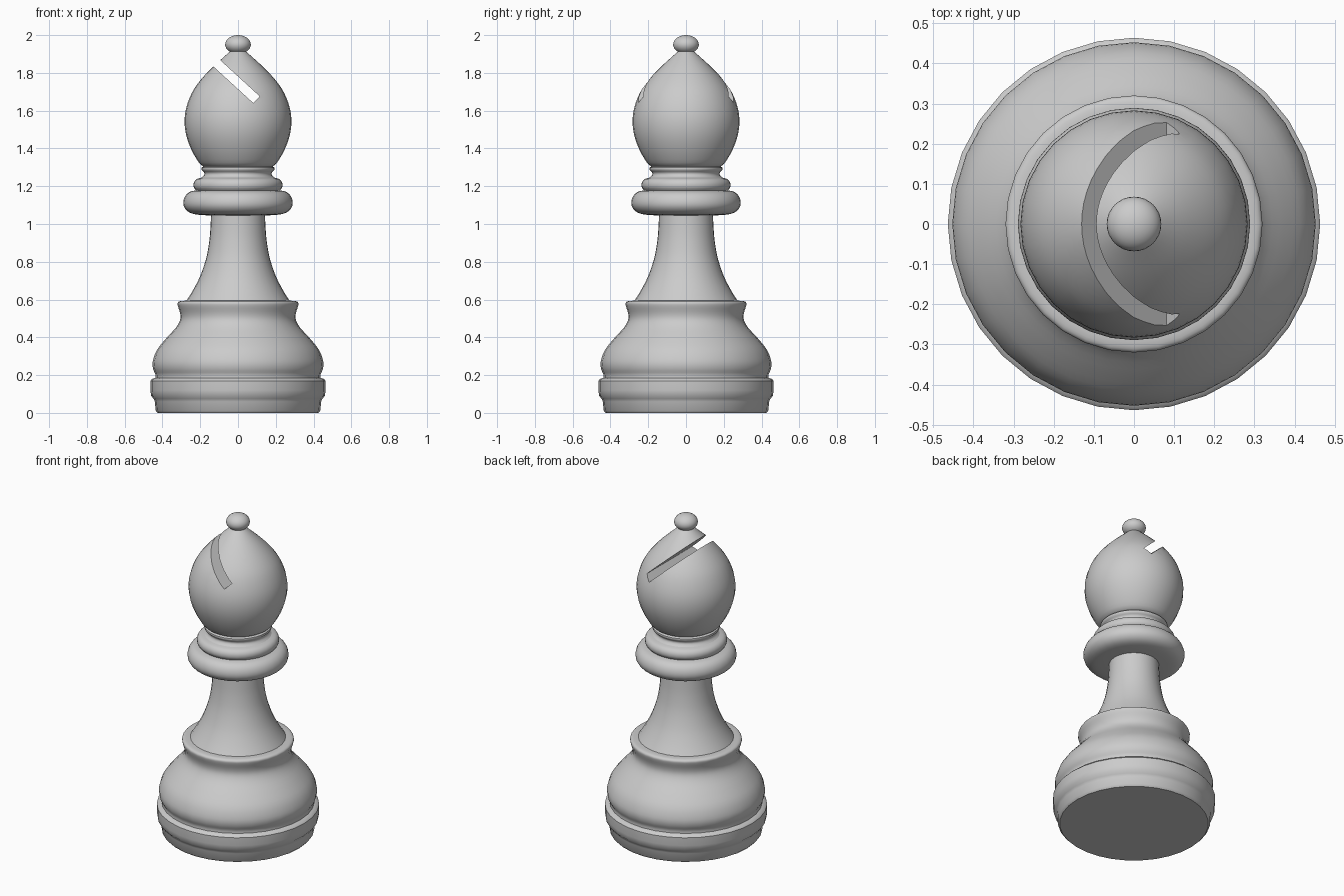
import bpy, bmesh, math
from mathutils import Matrix

if "Cube" in bpy.data.objects:
    bpy.data.objects.remove(bpy.data.objects["Cube"])

SEGMENTS = 32


def smooth_curve(points, steps=3):
    """Catmull-Rom curve through (radius, height) points."""
    p = [points[0]] + points + [points[-1]]
    out = []
    for i in range(1, len(p) - 2):
        for s in range(steps):
            t = s / steps
            out.append(tuple(
                0.5 * (2 * b + (c - a) * t + (2 * a - 5 * b + 4 * c - d) * t * t
                       + (3 * b - a - 3 * c + d) * t ** 3)
                for a, b, c, d in zip(p[i - 1], p[i], p[i + 1], p[i + 2])))
    return out + [points[-1]]


def finish(obj, angle=40):
    bpy.ops.object.select_all(action='DESELECT')
    obj.select_set(True)
    bpy.context.view_layer.objects.active = obj
    bpy.ops.object.shade_smooth_by_angle(angle=math.radians(angle))


def lathe(name, profile, cap_bottom=False, cap_top=False):
    """Turn a bottom-to-top profile around the z axis."""
    bm = bmesh.new()
    rings = []
    for r, z in profile:
        rings.append([bm.verts.new((r * math.cos(2 * math.pi * k / SEGMENTS),
                                    r * math.sin(2 * math.pi * k / SEGMENTS), z))
                      for k in range(SEGMENTS)])
    for lo, hi in zip(rings, rings[1:]):
        for k in range(SEGMENTS):
            n = (k + 1) % SEGMENTS
            bm.faces.new((lo[k], lo[n], hi[n], hi[k]))
    if cap_bottom:
        bm.faces.new(rings[0][::-1])
    if cap_top:
        bm.faces.new(rings[-1])
    mesh = bpy.data.meshes.new(name)
    bm.to_mesh(mesh)
    bm.free()
    obj = bpy.data.objects.new(name, mesh)
    bpy.context.collection.objects.link(obj)
    return obj


# Foot: stepped disc
foot = [(0.425, 0.0), (0.436, 0.012), (0.44, 0.06), (0.447, 0.075), (0.46, 0.09),
        (0.464, 0.12), (0.464, 0.17), (0.455, 0.18), (0.437, 0.185)]
finish(lathe("foot", foot, cap_bottom=True))

# Base: wide bulge rising to a flared rim
base = [(0.437, 0.185), (0.438, 0.205), (0.45, 0.235), (0.451, 0.275), (0.428, 0.335),
        (0.38, 0.395), (0.33, 0.45), (0.307, 0.49), (0.306, 0.525), (0.318, 0.565),
        (0.319, 0.583), (0.305, 0.592), (0.273, 0.594)]
finish(lathe("base", smooth_curve(base)))

# Stem: tapering concave column
stem = [(0.273, 0.594), (0.238, 0.65), (0.2, 0.725), (0.168, 0.82), (0.152, 0.91),
        (0.146, 0.98), (0.143, 1.045)]
finish(lathe("stem", smooth_curve(stem)))

# Collars: large ring, small ring and neck bead
collar = [(0.143, 1.045), (0.22, 1.05), (0.262, 1.064), (0.285, 1.09), (0.289, 1.12),
          (0.278, 1.15), (0.255, 1.17), (0.222, 1.178)]
finish(lathe("large_collar", smooth_curve(collar)))
ring = [(0.222, 1.178), (0.234, 1.195), (0.234, 1.218), (0.22, 1.237), (0.192, 1.246)]
finish(lathe("small_collar", smooth_curve(ring)))
bead = [(0.192, 1.246), (0.18, 1.258), (0.179, 1.272), (0.192, 1.285), (0.193, 1.298),
        (0.183, 1.305)]
finish(lathe("neck_bead", smooth_curve(bead, 2)))

# Head: teardrop with a diagonal slot
head_profile = [(0.183, 1.305), (0.207, 1.325), (0.245, 1.39), (0.273, 1.465), (0.283, 1.54),
                (0.274, 1.615), (0.244, 1.695), (0.2, 1.76), (0.14, 1.825),
                (0.08, 1.88), (0.04, 1.915)]
head = lathe("head", smooth_curve(head_profile), True, True)

slope = math.radians(42.5)
bpy.ops.mesh.primitive_cube_add(
    size=1, location=(0.098 - 0.3 * math.cos(slope), 0, 1.658 + 0.3 * math.sin(slope)),
    rotation=(0, slope, 0))
cutter = bpy.context.object
cutter.name = "slot_cutter"
cutter.scale = (0.6, 1.0, 0.049)
cutter.hide_render = True

cut = head.modifiers.new("slot", 'BOOLEAN')
cut.operation = 'DIFFERENCE'
cut.solver = 'EXACT'
cut.object = cutter
bpy.context.view_layer.objects.active = head
bpy.ops.object.modifier_apply(modifier=cut.name)
bpy.data.objects.remove(cutter)
finish(head, 35)

# Finial: flattened ball on top
bpy.ops.mesh.primitive_uv_sphere_add(segments=SEGMENTS, ring_count=16, radius=1,
                                     location=(0, 0, 1.95))
finial = bpy.context.object
finial.name = "finial"
finial.data.transform(Matrix.Diagonal((0.068, 0.068, 0.05, 1)))
finish(finial)
